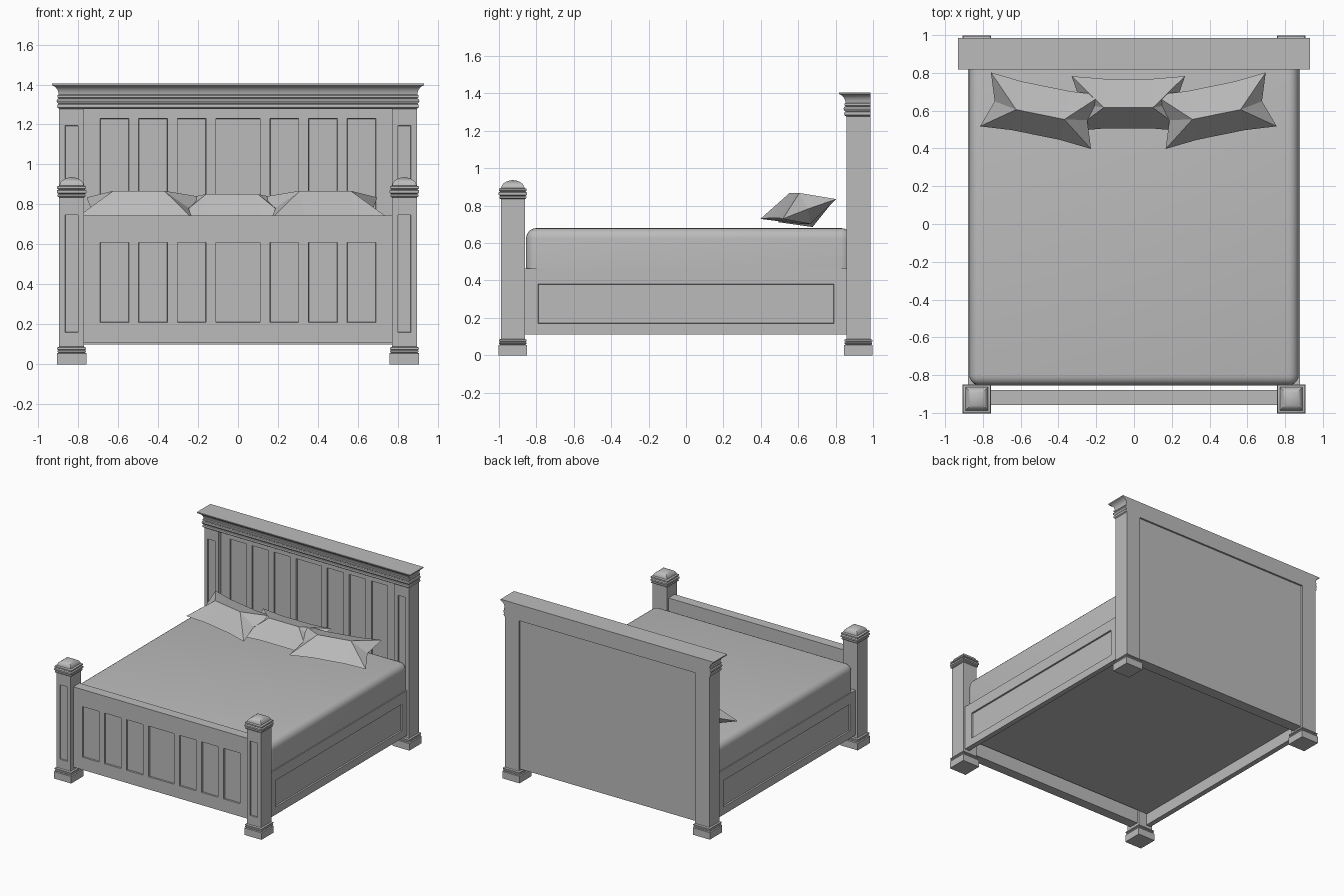
import bpy, bmesh
from math import radians
from mathutils import Vector

cube = bpy.data.objects.get("Cube")
if cube:
    bpy.data.objects.remove(cube, do_unlink=True)

grey = bpy.data.materials.new("plain grey")
grey.use_nodes = True
COLOUR = (0.5, 0.5, 0.5, 1)
grey.diffuse_color = COLOUR
grey.node_tree.nodes["Principled BSDF"].inputs["Base Color"].default_value = COLOUR


def finish(bm, name, smooth=None):
    bmesh.ops.recalc_face_normals(bm, faces=bm.faces)
    mesh = bpy.data.meshes.new(name)
    bm.to_mesh(mesh)
    bm.free()
    mesh.materials.append(grey)
    ob = bpy.data.objects.new(name, mesh)
    bpy.context.collection.objects.link(ob)
    if smooth:
        bpy.ops.object.select_all(action="DESELECT")
        ob.select_set(True)
        bpy.context.view_layer.objects.active = ob
        bpy.ops.object.shade_smooth_by_angle(angle=radians(smooth))
    return ob


def box_mesh(x, y, z):
    bm = bmesh.new()
    bmesh.ops.create_cube(bm, size=1)
    for v in bm.verts:
        v.co = [r[0] if c < 0 else r[1] for c, r in zip(v.co, (x, y, z))]
    return bm


def board(name, x, y, z, normal=None, spans=(), height=None, depth=0.012):
    """Box whose face towards normal carries sunken panels."""
    bm = box_mesh(x, y, z)
    if normal:
        n = Vector(normal)
        axis = 0 if n.y else 1
        along = Vector((1, 0, 0)) if axis == 0 else Vector((0, 1, 0))
        cuts = [(along * u, along) for span in spans for u in span]
        cuts += [(Vector((0, 0, h)), Vector((0, 0, 1))) for h in height]
        for co, no in cuts:
            bmesh.ops.bisect_plane(bm, geom=bm.verts[:] + bm.edges[:] + bm.faces[:],
                                   plane_co=co, plane_no=no)
        bm.normal_update()
        panels = []
        for f in bm.faces:
            c = f.calc_center_median()
            if (f.normal.dot(n) > 0.9 and height[0] < c.z < height[1]
                    and any(a < c[axis] < b for a, b in spans)):
                panels.append(f)
        bmesh.ops.inset_individual(bm, faces=panels, thickness=0.002, depth=-depth)
    return finish(bm, name)


def moulding(name, x, y, profile, flat_back=False):
    """Stack of rectangles, each grown by an offset, following (offset, z)."""
    bm = bmesh.new()
    rings = []
    for o, z in profile:
        back = y[1] if flat_back else y[1] + o
        corners = ((x[0] - o, y[0] - o), (x[1] + o, y[0] - o),
                   (x[1] + o, back), (x[0] - o, back))
        rings.append([bm.verts.new((a, b, z)) for a, b in corners])
    for low, high in zip(rings, rings[1:]):
        for i in range(4):
            j = (i + 1) % 4
            bm.faces.new((low[i], low[j], high[j], high[i]))
    bm.faces.new(rings[0])
    bm.faces.new(rings[-1])
    return finish(bm, name, 35)


# Posts with feet and caps
FOOT = [(.012, 0), (.012, .055), (.003, .058), (.009, .062), (.009, .068),
        (.003, .071), (.010, .075), (.010, .083), (0, .088)]
CAP = [(0, .835), (.008, .84), (.008, .848), (.002, .852), (.012, .858),
       (.012, .870), (.002, .875), (.010, .880), (.010, .890), (-.002, .895),
       (-.004, .905), (-.012, .917), (-.028, .928), (-.045, .934), (-.058, .936)]
for side, s in (("left", 1), ("right", -1)):
    cx = s * .8325
    px = (cx - .0625, cx + .0625)
    panel = [(cx - .033, cx + .033)]
    for end, py, top in (("front", (-.99, -.862), .838), ("back", (.857, .986), 1.285)):
        label = f"{end}_{side}_post"
        board(label, px, py, (.08, top), (0, -1, 0), panel, (.16, top - .09), .008)
        moulding(label + "_foot", px, py, FOOT)
        if end == "front":
            moulding(label + "_cap", px, py, CAP)

# Footboard and headboard share one panel layout, wide in the middle
half = [(.16, .304), (.353, .497), (.546, .69)]
layout = [(-b, -a) for a, b in half] + [(-.111, .111)] + half
board("footboard", (-.775, .775), (-.958, -.88), (.11, .745), (0, -1, 0), layout, (.21, .61))
board("headboard", (-.775, .775), (.885, .972), (.10, 1.285), (0, -1, 0), layout, (.21, 1.23))

# Cornice across the headboard
CORNICE = [(0, 1.278), (.008, 1.284), (.010, 1.292), (.008, 1.300), (.002, 1.304),
           (.010, 1.310), (.013, 1.318), (.010, 1.327), (.002, 1.331), (.008, 1.336),
           (.008, 1.346), (.002, 1.350), (.004, 1.362), (.010, 1.376), (.020, 1.388),
           (.036, 1.396), (.037, 1.405)]
moulding("headboard_cornice", (-.895, .895), (.855, .986), CORNICE, flat_back=True)

# Side rails and the base under the mattress
for side, s in (("left", 1), ("right", -1)):
    board(f"{side}_rail", sorted((s * .84, s * .88)), (-.865, .86), (.11, .465),
          (s, 0, 0), [(-.79, .79)], (.17, .38))
board("bed_base", (-.842, .842), (-.855, .89), (.20, .466))

# Mattress with rounded upper edges
bm = box_mesh((-.872, .872), (-.855, .885), (.465, .68))
edges = [e for e in bm.edges if max(v.co.z for v in e.verts) > .6]
bmesh.ops.bevel(bm, geom=edges, offset=.055, segments=5, profile=.5, affect="EDGES")
finish(bm, "mattress", 40)


# Pillows: two faceted skins that meet at a pinched outline
def pillow(name, place, tilt, turn):
    bm = bmesh.new()
    xs, pinch = (-.30, -.13, .13, .30), .05
    rim, skins = {}, []
    for sign in (1, -1):
        grid = []
        for i, x in enumerate(xs):
            row = []
            for j in range(3):
                inner = i in (1, 2) and j == 1
                if inner:
                    row.append(bm.verts.new((x, .01, sign * .088)))
                    continue
                if (i, j) not in rim:
                    px = x - pinch * (1 if x > 0 else -1) if j == 1 else x
                    py = (j - 1) * (.155 if i in (0, 3) else .14)
                    rim[i, j] = bm.verts.new((px, py, 0))
                row.append(rim[i, j])
            grid.append(row)
        skins.append(grid)
    for g in skins:
        for i in range(3):
            for j in range(2):
                a, b, c, d = g[i][j], g[i + 1][j], g[i + 1][j + 1], g[i][j + 1]
                if i == 1:
                    bm.faces.new((a, b, c, d))
                elif (i == 0) == (j == 0):
                    bm.faces.new((a, b, c))
                    bm.faces.new((a, c, d))
                else:
                    bm.faces.new((a, b, d))
                    bm.faces.new((b, c, d))
    ob = finish(bm, name)
    ob.location = place
    ob.rotation_euler = (radians(tilt), 0, radians(turn))


pillow("right_pillow", (-.4925, .60, .782), 20, -11.5)
pillow("left_pillow", (.4325, .60, .782), 20, 11.5)
pillow("middle_pillow", (-.03, .637, .765), 20, 0)
